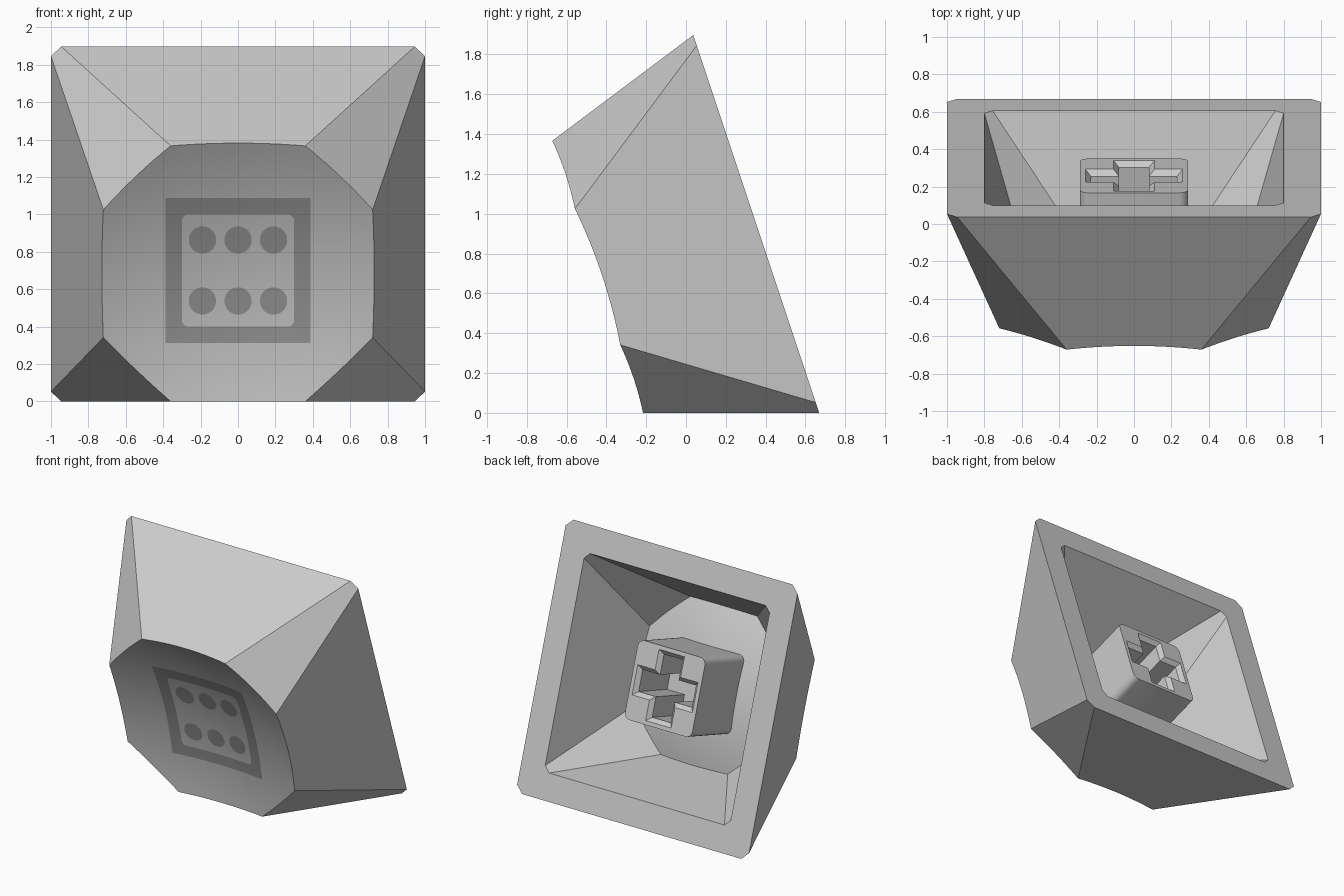
import bpy, bmesh, math
from mathutils import Vector

if "Cube" in bpy.data.objects:
    bpy.data.objects.remove(bpy.data.objects["Cube"])

# Keycap lying on its sloped lower wall: local frame is x, u (up the base), n (out of the base)
C, S = 3 / math.sqrt(10), 1 / math.sqrt(10)
HEIGHT, RADIUS = 0.84, 2.5
WALL = 0.8            # scale of the cavity relative to the outside


def world(x, u, n):
    return Vector((x, 0.353 - S * u - C * n, C + C * u - S * n))


def dish(x, u):
    # height of the concave top above the base plane
    return HEIGHT - (0.648 - x * x - u * u) / (2 * RADIUS)


def material(name, value):
    m = bpy.data.materials.new(name)
    m.diffuse_color = (value, value, value, 1)
    m.use_nodes = True
    m.node_tree.nodes["Principled BSDF"].inputs["Base Color"].default_value = m.diffuse_color
    return m


grey = material("light grey", 0.6)
dark = material("dark grey", 0.32)


def finish(name, bm, mat):
    bmesh.ops.recalc_face_normals(bm, faces=bm.faces)
    mesh = bpy.data.meshes.new(name)
    bm.to_mesh(mesh)
    bm.free()
    mesh.materials.append(mat)
    ob = bpy.data.objects.new(name, mesh)
    bpy.context.collection.objects.link(ob)
    bpy.ops.object.select_all(action='DESELECT')
    ob.select_set(True)
    bpy.context.view_layer.objects.active = ob
    bpy.ops.object.shade_smooth_by_angle(angle=math.radians(30))
    return ob


def octagon(a, b):
    # counter-clockwise octagon with corners at (a, b) and (b, a)
    return [Vector(p) for p in ((a, b), (-a, b), (-b, a), (-b, -a),
                                (-a, -b), (a, -b), (b, -a), (b, a))]


def rounded_square(half, r, side=10, arc=5):
    pts = []
    for q in range(4):
        ang = q * math.pi / 2
        c, s = math.cos(ang), math.sin(ang)
        local = [(half, -half + r + 2 * (half - r) * i / side) for i in range(side)]
        local += [(half - r + r * math.cos(math.pi / 2 * i / arc),
                   half - r + r * math.sin(math.pi / 2 * i / arc)) for i in range(arc)]
        pts += [(x * c - y * s, x * s + y * c) for x, y in local]
    return pts


def strip(bm, a, b):
    k = len(a)
    for i in range(k):
        bm.faces.new((a[i], a[(i + 1) % k], b[(i + 1) % k], b[i]))


# Shell: tapered octagonal walls closed by the dished top
def add_skin(bm, scale, steps=12, rings=16):
    low, high = octagon(0.945, 1.0), octagon(0.36, 0.72)
    base = [bm.verts.new(world(p.x * scale, p.y * scale, 0)) for p in low]
    rim = []
    for i in range(8):
        j = (i + 1) % 8
        for s in range(steps):
            p0, p1 = low[i].lerp(low[j], s / steps), high[i].lerp(high[j], s / steps)
            k = 1.0
            for _ in range(12):          # slide along the wall to the dish
                p = p0.lerp(p1, k)
                k = dish(p.x, p.y) / HEIGHT
            rim.append(p)
    loops = []
    for r in range(rings, 0, -1):
        f = r / rings
        loops.append([bm.verts.new(world(p.x * f * scale, p.y * f * scale,
                                         dish(p.x * f, p.y * f) * scale)) for p in rim])
    for a, b in zip(loops, loops[1:]):
        strip(bm, a, b)
    centre = bm.verts.new(world(0, 0, dish(0, 0) * scale))
    n = len(rim)
    for i in range(n):
        bm.faces.new((loops[-1][i], loops[-1][(i + 1) % n], centre))
    for i in range(8):
        edge = [loops[0][(i * steps + s) % n] for s in range(steps + 1)]
        bm.faces.new([base[i], base[(i + 1) % 8]] + edge[::-1])
    return base


bm = bmesh.new()
outer = add_skin(bm, 1.0)
inner = add_skin(bm, WALL)
strip(bm, outer, inner)
finish("cap_shell", bm, grey)


# Stem: rounded square post with a chamfered cross-shaped socket
def cross(length, width):
    pts = []
    for q in range(4):
        ang = q * math.pi / 2
        c, s = round(math.cos(ang)), round(math.sin(ang))
        for x, y in ((length, -width), (length, width), (width, width)):
            pts.append((x * c - y * s, x * s + y * c))
    return pts


def ring(bm, pts, n):
    return [bm.verts.new(world(x, u, n)) for x, u in pts]


bm = bmesh.new()
post = rounded_square(0.29, 0.05, side=1)
front, back = ring(bm, post, 0.10), ring(bm, post, 0.63)
mouth = ring(bm, cross(0.26, 0.11), 0.10)
throat = ring(bm, cross(0.23, 0.08), 0.13)
floor = ring(bm, cross(0.23, 0.08), 0.50)
strip(bm, front, back)
strip(bm, mouth, throat)
strip(bm, throat, floor)
bm.faces.new(back)
bm.faces.new(floor)
edges = [bm.edges.get((l[i], l[(i + 1) % len(l)])) for l in (front, mouth) for i in range(len(l))]
bmesh.ops.triangle_fill(bm, edges=edges, use_beauty=True, use_dissolve=False)
finish("stem", bm, grey)


# Painted icon: thin plates that follow the dish, laid out as seen from the front
def on_dish(x, z, lift=0.004):
    u = 0.0
    for _ in range(15):
        u = (z - C + S * (dish(x, u) + lift)) / C
    return world(x, u, dish(x, u) + lift)


MID = 0.70
bm = bmesh.new()
loops = [[bm.verts.new(on_dish(x, MID + z)) for x, z in rounded_square(h, r)]
         for h, r in ((0.388, 0.006), (0.345, 0.015), (0.30, 0.035))]
for a, b in zip(loops, loops[1:]):
    strip(bm, a, b)
finish("icon_frame", bm, dark)

for row, z in enumerate((MID - 0.163, MID + 0.163)):
    for col, x in enumerate((-0.19, 0, 0.19)):
        bm = bmesh.new()
        hub = bm.verts.new(on_dish(x, z))
        disc = [bm.verts.new(on_dish(x + 0.073 * math.cos(a), z + 0.073 * math.sin(a)))
                for a in (math.tau * i / 28 for i in range(28))]
        for i in range(28):
            bm.faces.new((hub, disc[i], disc[(i + 1) % 28]))
        finish(f"icon_dot_{row}_{col}", bm, dark)

# Open plates must face outwards
for ob in bpy.data.objects:
    if ob.name.startswith("icon") and ob.data.polygons[0].normal.y > 0:
        ob.data.flip_normals()
